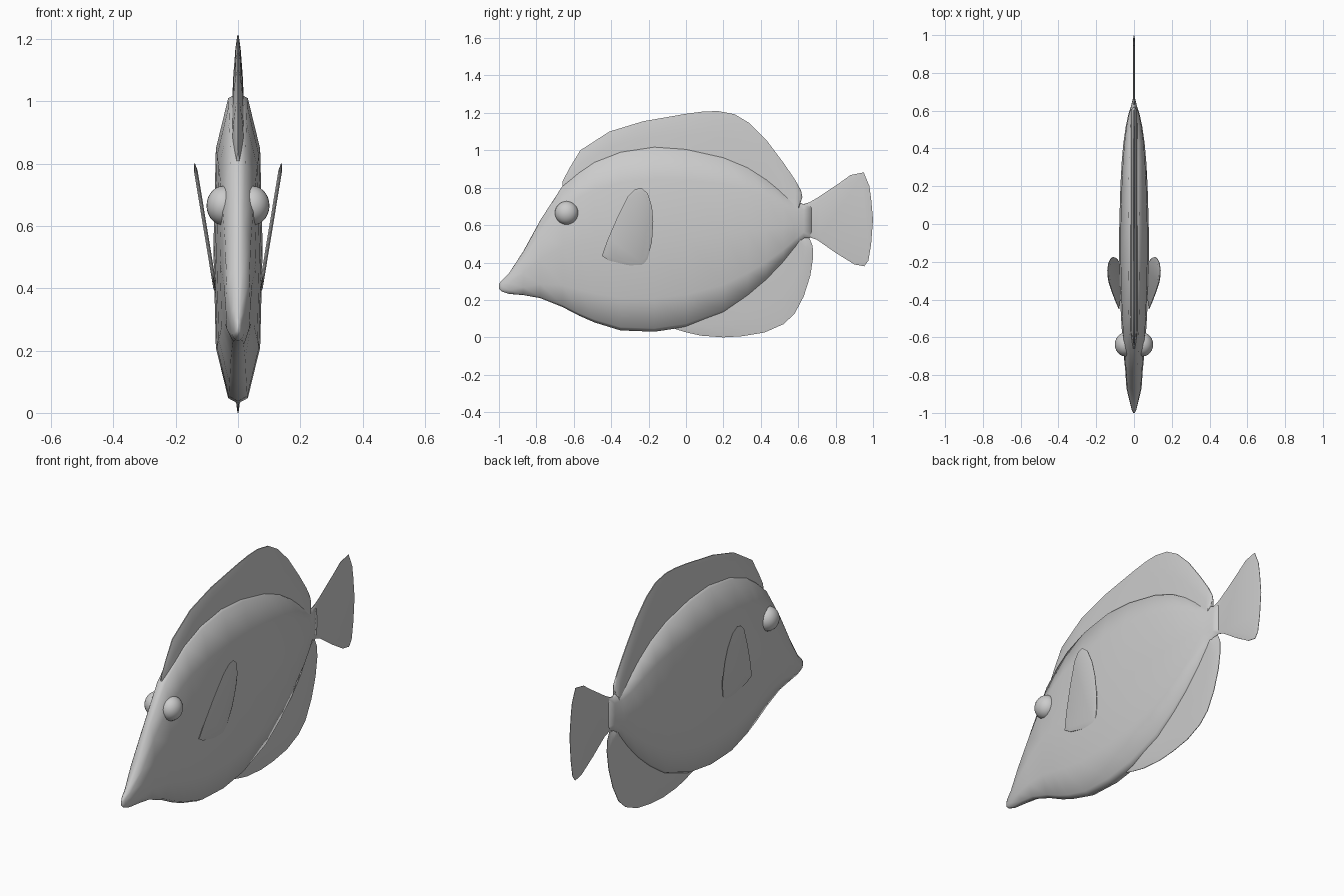
import bpy, bmesh, math

if "Cube" in bpy.data.objects:
    bpy.data.objects.remove(bpy.data.objects["Cube"])

# body stations: y, top z, bottom z, half width
BODY = [(-1.0, .285, .26, .004), (-.985, .305, .245, .012), (-.945, .345, .232, .022),
        (-.87, .46, .226, .04), (-.78, .625, .21, .046), (-.66, .81, .162, .058),
        (-.57, .89, .115, .064), (-.49, .945, .08, .069), (-.35, 1.0, .037, .075),
        (-.17, 1.027, .03, .079), (0, 1.015, .055, .078), (.2, .97, .13, .072),
        (.33, .915, .22, .065), (.43, .85, .305, .056), (.52, .775, .40, .043),
        (.58, .73, .475, .03), (.63, .712, .53, .014), (.67, .722, .533, .005)]
# quarter cross-section: fraction of width, fraction of height
QUARTER = [(0, 1), (.4, .965), (.9, .64), (1, 0)]


def interp(col, y):
    for a, b in zip(BODY, BODY[1:]):
        if y <= b[0]:
            t = (y - a[0]) / (b[0] - a[0])
            return a[col] + t * (b[col] - a[col])
    return BODY[-1][col]


def make(name, bm, angle=50):
    bmesh.ops.recalc_face_normals(bm, faces=bm.faces)
    me = bpy.data.meshes.new(name)
    bm.to_mesh(me)
    bm.free()
    ob = bpy.data.objects.new(name, me)
    bpy.context.collection.objects.link(ob)
    bpy.ops.object.select_all(action='DESELECT')
    ob.select_set(True)
    bpy.context.view_layer.objects.active = ob
    bpy.ops.object.shade_smooth_by_angle(angle=math.radians(angle))
    return ob


def loft(name, rings, angle=50):
    bm = bmesh.new()
    vs = [[bm.verts.new(p) for p in r] for r in rings]
    n = len(vs[0])
    for a, b in zip(vs, vs[1:]):
        for i in range(n):
            bm.faces.new((a[i], a[(i + 1) % n], b[(i + 1) % n], b[i]))
    bm.faces.new(vs[0])
    bm.faces.new(vs[-1])
    return make(name, bm, angle)


def edge_fin(name, edge, col, inset, y_max, thick):
    """Fin rooted in the body outline and tapering to a thin edge."""
    rings = []
    for i, (y, z) in enumerate(edge):
        by = min(y, y_max)
        bz = interp(col, by) + inset
        s = min(1, .3 + .35 * min(i, len(edge) - 1 - i))
        side = [(thick * s * w, y + (by - y) * (1 - t), z + (bz - z) * (1 - t))
                for t, w in ((0, 1), (.5, .75), (.85, .42), (1, .12))]
        rings.append(side + [(-x, yy, zz) for x, yy, zz in reversed(side)])
    return loft(name, rings)


def plate(name, outline, half, x_of=lambda z: 0):
    """Thin plate with a narrower rim and slightly thicker middle."""
    cy = sum(p[0] for p in outline) / len(outline)
    cz = sum(p[1] for p in outline) / len(outline)
    rings = []
    for s, k in ((1, -.25), (.9, -1), (.9, 1), (1, .25)):
        pts = [(cy + (y - cy) * s, cz + (z - cz) * s) for y, z in outline]
        rings.append([(x_of(z) + k * half, y, z) for y, z in pts])
    rings = [rings[1], rings[0], rings[3], rings[2]]
    return loft(name, rings)


# body
rings = []
for y, top, bot, w in BODY:
    c, h = (top + bot) / 2, (top - bot) / 2
    right = QUARTER + [(a, -b) for a, b in reversed(QUARTER[:-1])]
    ring = right + [(-a, b) for a, b in reversed(right[1:-1])]
    rings.append([(a * w, y, c + b * h) for a, b in ring])
loft("body", rings, 80)

# dorsal fin
edge_fin("dorsal_fin",
         [(-.66, .835), (-.62, .91), (-.565, 1.0), (-.41, 1.10), (-.23, 1.155), (0, 1.195),
          (.09, 1.207), (.17, 1.21), (.26, 1.193), (.34, 1.145), (.43, 1.055), (.52, .935),
          (.585, .84), (.615, .785), (.622, .75), (.61, .715)],
         1, -.04, .6, .02)

# anal fin
edge_fin("anal_fin",
         [(-.06, .045), (0, .027), (.08, .009), (.2, 0), (.3, .006), (.42, .026), (.52, .07),
          (.58, .125), (.63, .22), (.665, .33), (.68, .43), (.677, .49), (.66, .53)],
         2, .03, .6, .012)

# tail fin
plate("tail_fin",
      [(.62, .71), (.66, .722), (.70, .745), (.82, .825), (.88, .868), (.95, .882), (.98, .81),
       (.99, .74), (1.0, .63), (.99, .5), (.975, .41), (.953, .38), (.9, .39), (.8, .452),
       (.7, .522), (.66, .535), (.62, .54)], .004)

# paired pectoral fins and eyes
PECTORAL = [(-.45, .435), (-.42, .52), (-.37, .635), (-.31, .755), (-.275, .79), (-.24, .80),
            (-.205, .77), (-.182, .7), (-.175, .62), (-.182, .51), (-.205, .42), (-.235, .38),
            (-.3, .383), (-.41, .41)]
for side, s in (("right", 1), ("left", -1)):
    plate(side + "_pectoral_fin", PECTORAL, .006,
          lambda z, s=s: s * (.07 + .165 * (z - .38)))
    bm = bmesh.new()
    bmesh.ops.create_uvsphere(bm, u_segments=24, v_segments=14, radius=1)
    bmesh.ops.scale(bm, verts=bm.verts, vec=(.055, .063, .063))
    bmesh.ops.translate(bm, verts=bm.verts, vec=(s * .046, -.638, .665))
    make(side + "_eye", bm)
